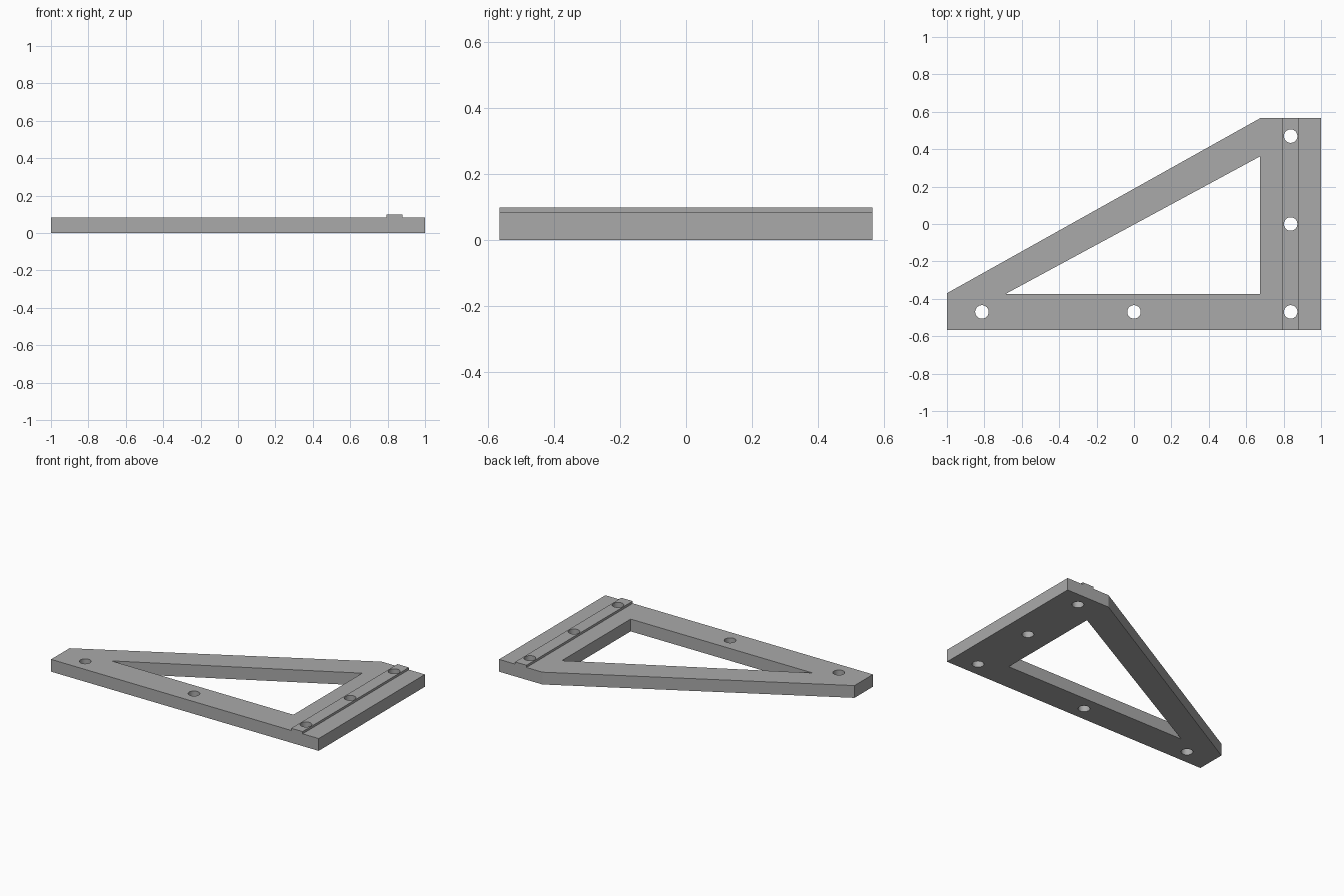
import bpy
from math import cos, sin, tau, radians

cube = bpy.data.objects.get("Cube")
if cube:
    bpy.data.objects.remove(cube, do_unlink=True)

grey = bpy.data.materials.new("plain grey")
grey.use_nodes = True
grey.diffuse_color = (0.4, 0.4, 0.4, 1)
grey.node_tree.nodes["Principled BSDF"].inputs["Base Color"].default_value = grey.diffuse_color

HALF_DEPTH = 0.567
PLATE_TOP = 0.083
RIB_TOP = 0.098
RIB_LEFT, RIB_RIGHT = 0.795, 0.88
HOLE_RADIUS = 0.036


def circle(x, y, sides=48):
    return [(x + HOLE_RADIUS * cos(tau * i / sides),
             y + HOLE_RADIUS * sin(tau * i / sides)) for i in range(sides)]


def extruded_outline(name, loops, bottom, top):
    """Fill an outline, leave its inner loops open, and extrude it upward."""
    curve = bpy.data.curves.new(name, "CURVE")
    curve.dimensions = "2D"
    curve.fill_mode = "BOTH"
    curve.extrude = (top - bottom) / 2
    for loop in loops:
        spline = curve.splines.new("POLY")
        spline.points.add(len(loop) - 1)
        for point, (x, y) in zip(spline.points, loop):
            point.co = (x, y, 0, 1)
        spline.use_cyclic_u = True
    curve.materials.append(grey)
    obj = bpy.data.objects.new(name, curve)
    obj.location.z = (top + bottom) / 2
    bpy.context.collection.objects.link(obj)
    bpy.ops.object.select_all(action="DESELECT")
    obj.select_set(True)
    bpy.context.view_layer.objects.active = obj
    bpy.ops.object.convert(target="MESH")
    # Weld the caps to the walls, then smooth only the hole walls
    bpy.ops.object.mode_set(mode="EDIT")
    bpy.ops.mesh.select_all(action="SELECT")
    bpy.ops.mesh.remove_doubles(threshold=0.0001)
    bpy.ops.mesh.normals_make_consistent(inside=False)
    bpy.ops.object.mode_set(mode="OBJECT")
    bpy.ops.object.shade_smooth_by_angle(angle=radians(25))
    return bpy.context.object


# Screw holes along the raised rib and along the front bar
rib_centre = (RIB_LEFT + RIB_RIGHT) / 2
rib_holes = [circle(rib_centre, y) for y in (-0.47, 0, 0.47)]
bar_holes = [circle(x, -0.47) for x in (-0.813, 0)]

# Triangular frame with a triangular opening
outer = [(-1, -HALF_DEPTH), (1, -HALF_DEPTH), (1, HALF_DEPTH),
         (0.677, HALF_DEPTH), (-1, -0.37)]
opening = [(-0.685, -0.373), (0.675, -0.373), (0.675, 0.362)]
extruded_outline("bracket_frame", [outer, opening] + rib_holes + bar_holes, 0, PLATE_TOP)

# Raised rib across the wide end
rib = [(RIB_LEFT, -HALF_DEPTH), (RIB_RIGHT, -HALF_DEPTH),
       (RIB_RIGHT, HALF_DEPTH), (RIB_LEFT, HALF_DEPTH)]
extruded_outline("raised_rib", [rib] + rib_holes, PLATE_TOP, RIB_TOP)
